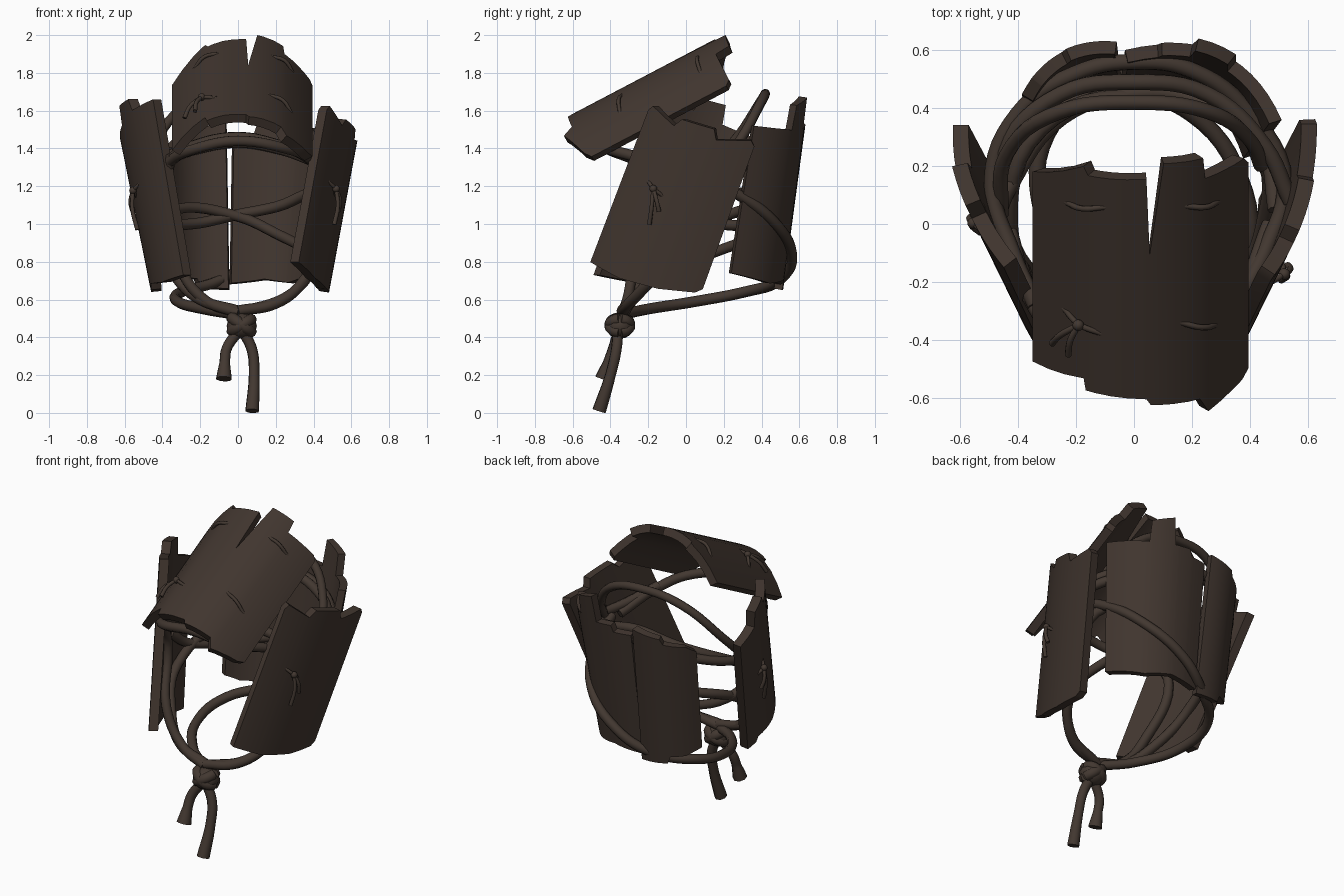
import bpy, bmesh, math
from mathutils import Vector as V

if "Cube" in bpy.data.objects:
    bpy.data.objects.remove(bpy.data.objects["Cube"])


def material(name, col):
    m = bpy.data.materials.new(name)
    m.diffuse_color = (*col, 1)
    m.use_nodes = True
    m.node_tree.nodes["Principled BSDF"].inputs["Base Color"].default_value = m.diffuse_color
    return m


WOOD = material("dark_wood", (0.052, 0.036, 0.028))
ROPE = material("brown_rope", (0.055, 0.039, 0.030))


def finish(ob, mat, angle=35):
    ob.data.materials.append(mat)
    bpy.ops.object.select_all(action='DESELECT')
    ob.select_set(True)
    bpy.context.view_layer.objects.active = ob
    bpy.ops.object.shade_smooth_by_angle(angle=math.radians(angle))


def lookup(prof, u):
    for (a, p), (b, q) in zip(prof, prof[1:]):
        if u <= b:
            return p + (q - p) * (u - a) / (b - a)
    return prof[-1][1]


def plank(name, corners, bottom, top, bend, thick=0.045, power=2.0):
    """Bowed board with jagged ends; returns a function placing points on it."""
    bl, br, tr, tl = map(V, corners)
    along = (br - bl).normalized()
    width = (br - bl).length
    nrm = (br - bl).cross(tl - bl).normalized()
    if nrm.dot((bl + tr) / 2 - V((0, 0, 1.1))) < 0:
        nrm = -nrm

    def surf(u, v, h=0.0):
        p = bl.lerp(br, u).lerp(tl.lerp(tr, u), v)
        t = 2 * u - 1
        slope = -2 * power * bend * math.copysign(abs(t) ** (power - 1), t) / width
        n = (nrm - along * slope).normalized()
        return p + nrm * bend * (1 - abs(t) ** power) + n * h

    us = {i / 14 for i in range(15)} | {u for u, _ in bottom + top}
    us = sorted(us)
    bm = bmesh.new()
    rings = []
    for u in us:
        b, t = lookup(bottom, u), lookup(top, u)
        rings.append([bm.verts.new(surf(u, v, h)) for v, h in
                      ((b, 0), (t, 0), (t, -thick), (b, -thick))])
    for r, s in zip(rings, rings[1:]):
        for i in range(4):
            j = (i + 1) % 4
            bm.faces.new((r[i], r[j], s[j], s[i]))
    bm.faces.new(rings[0])
    bm.faces.new(rings[-1])
    bmesh.ops.recalc_face_normals(bm, faces=bm.faces)
    me = bpy.data.meshes.new(name)
    bm.to_mesh(me)
    bm.free()
    ob = bpy.data.objects.new(name, me)
    bpy.context.collection.objects.link(ob)
    finish(ob, WOOD)
    return surf


def rope(name, pts, r=0.029, flare=1.0, steps=6):
    """Round cord through the given points, optionally flared at its end."""
    cu = bpy.data.curves.new(name, 'CURVE')
    cu.dimensions = '3D'
    cu.bevel_depth, cu.bevel_resolution = r, 2
    cu.resolution_u, cu.use_fill_caps = steps, True
    sp = cu.splines.new('BEZIER')
    sp.bezier_points.add(len(pts) - 1)
    for bp, p in zip(sp.bezier_points, pts):
        bp.co = p
        bp.handle_left_type = bp.handle_right_type = 'AUTO'
    sp.bezier_points[-1].radius = flare
    ob = bpy.data.objects.new(name, cu)
    bpy.context.collection.objects.link(ob)
    bpy.ops.object.select_all(action='DESELECT')
    ob.select_set(True)
    bpy.context.view_layer.objects.active = ob
    bpy.ops.object.convert(target='MESH')
    finish(bpy.context.object, ROPE, 50)


def ball(name, loc, size):
    bpy.ops.mesh.primitive_uv_sphere_add(segments=12, ring_count=8, location=loc)
    ob = bpy.context.object
    ob.name, ob.scale = name, size
    finish(ob, ROPE, 50)


# Curved, split top board
crown = plank("top_board",
              [(-.35, -.475, 1.39), (.395, -.475, 1.37), (.395, .325, 1.79), (-.35, .325, 1.81)],
              [(0, 0), (.23, .035), (.24, -.015), (.52, -.025), (.54, -.05), (.77, -.055),
               (.81, -.12), (.97, -.06), (1, -.03)],
              [(0, .82), (.23, .95), (.25, .915), (.52, .925), (.535, .6), (.6, .99),
               (.785, .98), (.795, .89), (.98, .89), (1, .86)], 0.238, 0.05, 2.4)

# Leaning side boards
right = plank("right_board",
              [(.32, -.51, .79), (.48, .08, .63), (.635, .38, 1.46), (.475, -.19, 1.63)],
              [(0, .01), (.3, -.03), (.65, -.03), (.95, 0), (1, .03)],
              [(0, .97), (.03, 1), (.28, .93), (.33, .98), (.63, .98), (.68, .92), (.96, .97),
               (1, .94)], 0.055, 0.055)
left = plank("left_board",
             [(-.29, -.49, .73), (-.46, .03, .64), (-.64, .37, 1.53), (-.45, -.15, 1.66)],
             [(0, .0), (.4, .0), (.8, .03), (.85, 0), (1, 0)],
             [(0, 1), (.36, .99), (.4, 1.06), (.66, 1.06), (.7, .95), (1, .92)], 0.05, 0.055)

# Back boards
plank("back_right_board",
      [(-.045, .50, .68), (.42, .24, .74), (.51, .36, 1.52), (-.03, .61, 1.54)],
      [(0, 0), (.3, .02), (.6, -.02), (1, 0)],
      [(0, .92), (.15, .93), (.17, .98), (.33, .98), (.35, 1.18), (.58, 1.14), (.6, .98),
       (1, 1)], 0.125)
plank("back_left_board",
      [(-.045, .51, .65), (-.37, .36, .71), (-.39, .46, 1.5), (-.06, .63, 1.53)],
      [(0, 0), (.45, -.01), (.5, .04), (.75, .03), (1, .06)],
      [(0, 1), (.45, .99), (.5, .95), (.85, .93), (1, .88)], 0.06)

# Binding ropes
rope("outer_rope", [(0, -.34, .52), (-.18, -.2, .55), (-.32, .05, .59), (-.3, .31, .64),
                    (-.1, .49, .70), (.1, .56, .82), (.34, .475, 1.0), (.46, .25, 1.17),
                    (.49, .05, 1.25)])
rope("lower_rope", [(0, -.33, .54), (-.2, -.3, .6), (-.33, -.2, .72), (-.43, 0, .93),
                    (-.32, .33, 1.08), (0, .44, 1.04), (.2, .38, .95), (.37, .15, .85),
                    (.39, -.1, .76), (.25, -.27, .61), (0, -.33, .53)])
rope("cross_rope", [(0, -.34, .54), (.2, -.3, .58), (.34, -.2, .69), (.45, 0, .95),
                    (.43, .26, 1.16), (.2, .43, 1.09), (0, .45, 1.05), (-.25, .37, 1.0),
                    (-.43, .13, 1.02), (-.48, 0, 1.12)])
rope("upper_ring", [(-.34, -.28, 1.36), (-.42, -.1, 1.3), (-.49, .15, 1.28), (-.4, .38, 1.33),
                    (-.2, .52, 1.4), (0, .56, 1.43), (.2, .53, 1.4), (.4, .38, 1.33),
                    (.52, .15, 1.28), (.46, -.08, 1.3), (.37, -.25, 1.36)])
rope("upper_rope", [(-.47, .05, 1.2), (-.45, .25, 1.3), (-.25, .45, 1.41), (0, .49, 1.46),
                    (.25, .45, 1.41), (.45, .27, 1.36), (.54, .08, 1.3)])
rope("arch_rope", [(-.46, .03, 1.22), (-.44, .24, 1.42), (-.25, .39, 1.64), (0, .42, 1.69),
                   (.25, .39, 1.63), (.4, .29, 1.45), (.44, .2, 1.33)], 0.026)
rope("brow_rope", [(-.43, -.03, 1.2), (-.36, -.25, 1.33), (-.22, -.42, 1.4), (0, -.46, 1.44),
                   (.25, -.42, 1.4), (.37, -.25, 1.35), (.47, 0, 1.25)])
rope("cheek_rope", [(-.36, -.25, 1.33), (-.39, -.15, 1.12), (-.32, -.27, .8),
                    (-.18, -.31, .6), (0, -.34, .53)])

# Front knot with two hanging tails
ball("knot", (.02, -.35, .46), (.08, .075, .068))
for i, tilt in enumerate((0.5, -0.6)):
    ring = [(.02 + .05 * math.cos(a), -.35 + .05 * math.sin(a),
             .465 + tilt * .06 * math.cos(a)) for a in [k * math.pi / 4 for k in range(9)]]
    rope("knot_loop_%d" % i, ring, 0.032)
rope("left_tail", [(0, -.36, .43), (-.06, -.385, .34), (-.07, -.41, .27), (-.075, -.44, .18)],
     0.029, 1.5)
rope("right_tail", [(.03, -.36, .43), (.075, -.37, .33), (.085, -.40, .2), (.075, -.46, .01)],
     0.029, 1.3)


# Small stitches and tied cords
def stitch(name, surf, a, b):
    mid = ((a[0] + b[0]) / 2, (a[1] + b[1]) / 2)
    rope(name, [surf(*a, -.01), surf(*mid, .014), surf(*b, -.01)], 0.010, 1, 4)


def tie(name, surf, u, v, tails):
    stitch(name + "_stitch", surf, (u - .09, v + .05), (u + .09, v - .01))
    ball(name + "_knot", surf(u, v + .02, .02), (.02, .02, .02))
    for k, (du, dv) in enumerate(tails):
        rope("%s_tail_%d" % (name, k),
             [surf(u, v + .02, .02), surf(u + du * .6, v + dv * .4, .035),
              surf(u + du, v + dv, .025)], 0.011, 1.1, 4)


stitch("stitch_back_left", crown, (.14, .76), (.33, .79))
stitch("stitch_back_right", crown, (.70, .79), (.87, .76))
stitch("stitch_front_right", crown, (.68, .29), (.86, .23))
tie("top_tie", crown, .22, .25, ((-.11, -.1), (-.04, -.12)))
tie("right_tie", right, .32, .52, ((.08, -.19), (.12, -.1)))
tie("left_tie", left, .62, .54, ((.08, -.2), (.12, -.1)))
